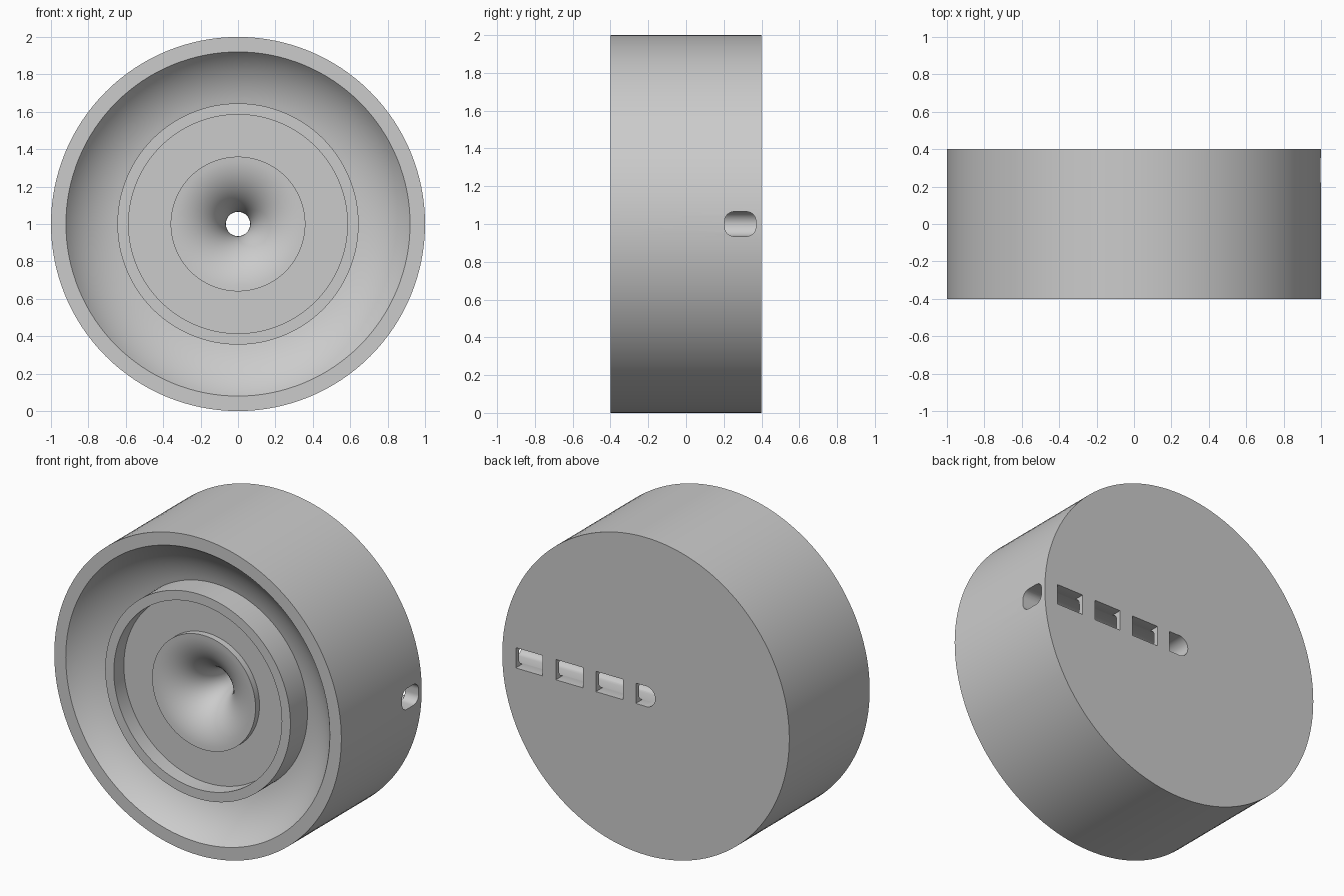
import bpy, bmesh
from math import sin, cos, pi, radians

if "Cube" in bpy.data.objects:
    bpy.data.objects.remove(bpy.data.objects["Cube"])

SEGMENTS = 128


def add_object(name, bm):
    bmesh.ops.recalc_face_normals(bm, faces=bm.faces)
    mesh = bpy.data.meshes.new(name)
    bm.to_mesh(mesh)
    bm.free()
    ob = bpy.data.objects.new(name, mesh)
    bpy.context.collection.objects.link(ob)
    return ob


def lathe(name, profile):
    """Turn a closed (radius, y) profile around the y axis at z = 1."""
    bm = bmesh.new()
    n = len(profile)
    rings = []
    for i in range(SEGMENTS):
        a = 2 * pi * i / SEGMENTS
        rings.append([bm.verts.new((r * cos(a), y, 1 + r * sin(a))) for r, y in profile])
    for i in range(SEGMENTS):
        a, b = rings[i], rings[(i + 1) % SEGMENTS]
        for j in range(n):
            k = (j + 1) % n
            bm.faces.new((a[j], a[k], b[k], b[j]))
    return add_object(name, bm)


def prism_x(name, section, x0, x1):
    """Extrude a (y, z) section along x."""
    bm = bmesh.new()
    face = bm.faces.new([bm.verts.new((x0, y, z)) for y, z in section])
    new = bmesh.ops.extrude_face_region(bm, geom=[face])["geom"]
    bmesh.ops.translate(bm, vec=(x1 - x0, 0, 0),
                        verts=[v for v in new if isinstance(v, bmesh.types.BMVert)])
    return add_object(name, bm)


def rounded_rect(y0, y1, z0, z1, r, steps=8):
    corners = [(y1 - r, z1 - r, 0), (y0 + r, z1 - r, 90),
               (y0 + r, z0 + r, 180), (y1 - r, z0 + r, 270)]
    return [(cy + r * cos(radians(s + 90 * i / steps)), cz + r * sin(radians(s + 90 * i / steps)))
            for cy, cz, s in corners for i in range(steps + 1)]


# Body profile: throat, trumpet, raised lip, recess, ring, bowl, rim, back
R = 0.295
trumpet = [(0.36 - R * sin(t), -0.34 + R * (1 - cos(t)))
           for t in (pi / 2 * i / 16 for i in range(16, -1, -1))]
A0, A1 = radians(12), radians(55)
k = 0.275 / (sin(A1) - sin(A0))
d = 0.17 / (cos(A0) - cos(A1))
bowl = [(0.645 + k * (sin(t) - sin(A0)), -0.23 - d * (cos(A0) - cos(t)))
        for t in (A0 + (A1 - A0) * i / 14 for i in range(15))]
profile = ([(0.065, 0.4)] + trumpet
           + [(0.36, -0.30), (0.585, -0.30), (0.585, -0.4), (0.645, -0.4)]
           + bowl + [(1.0, -0.4), (1.0, 0.4)])
body = lathe("round_body", profile)

# Side channel from the throat to the right side
cutters = [prism_x("channel_cutter", rounded_rect(0.205, 0.37, 0.9345, 1.0655, 0.05), 0.002, 1.2)]

# Row of windows opening the channel at the back
for x0, x1 in [(0.004, 0.07), (0.16, 0.348), (0.439, 0.627), (0.718, 0.906)]:
    section = [(0.325, 0.936), (0.45, 0.936), (0.45, 1.064), (0.325, 1.064)]
    cutters.append(prism_x("window_cutter", section, x0, x1))

bpy.context.view_layer.objects.active = body
body.select_set(True)
for c in cutters:
    c.hide_render = True
    mod = body.modifiers.new("cut", "BOOLEAN")
    mod.operation = "DIFFERENCE"
    mod.solver = "EXACT"
    mod.object = c
    bpy.ops.object.modifier_apply(modifier=mod.name)
for c in cutters:
    bpy.data.objects.remove(c)

bpy.ops.object.shade_smooth_by_angle(angle=radians(30))
